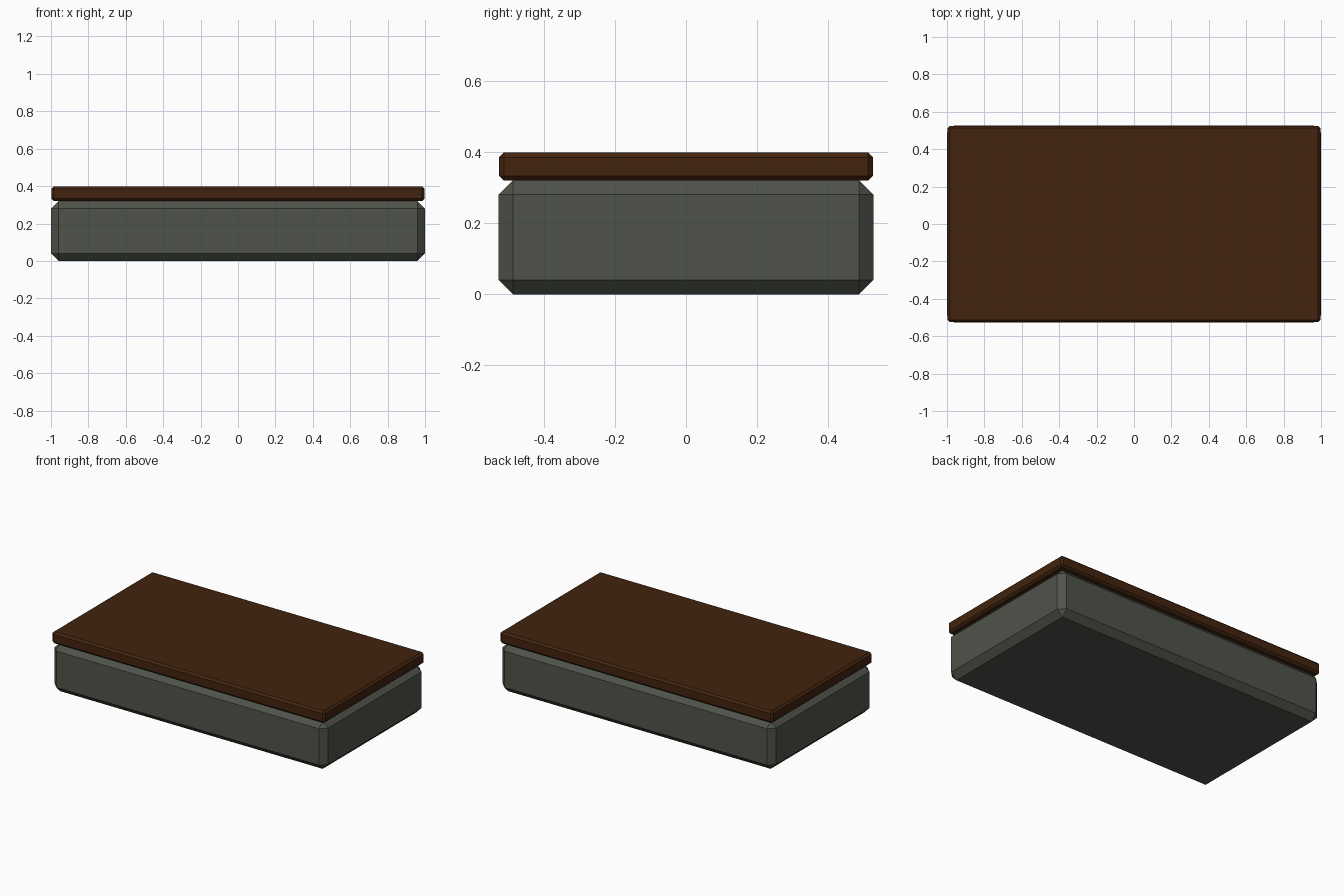
import bpy, bmesh

if "Cube" in bpy.data.objects:
    bpy.data.objects.remove(bpy.data.objects["Cube"])


def material(name, rgb):
    m = bpy.data.materials.new(name)
    m.diffuse_color = (*rgb, 1)
    m.use_nodes = True
    m.node_tree.nodes["Principled BSDF"].inputs["Base Color"].default_value = m.diffuse_color
    return m


def chamfered_box(name, size, z0, chamfer, mat):
    """Box standing on z0 with every edge cut by a flat chamfer."""
    bm = bmesh.new()
    bmesh.ops.create_cube(bm, size=1)
    for v in bm.verts:
        v.co.x *= size[0]
        v.co.y *= size[1]
        v.co.z = (v.co.z + 0.5) * size[2] + z0
    bmesh.ops.bevel(bm, geom=bm.edges[:], offset=chamfer, segments=1,
                    affect='EDGES', profile=0.5)
    mesh = bpy.data.meshes.new(name)
    bm.to_mesh(mesh)
    bm.free()
    mesh.materials.append(mat)
    ob = bpy.data.objects.new(name, mesh)
    bpy.context.collection.objects.link(ob)
    return ob


stone = material("grey green stone", (0.080, 0.087, 0.068))
wood = material("dark brown wood", (0.054, 0.0176, 0.0044))

# Heavy base block and thin top slab
chamfered_box("base_block", (2.0, 1.053, 0.32), 0.0, 0.04, stone)
chamfered_box("top_slab", (1.995, 1.05, 0.078), 0.32, 0.013, wood)
